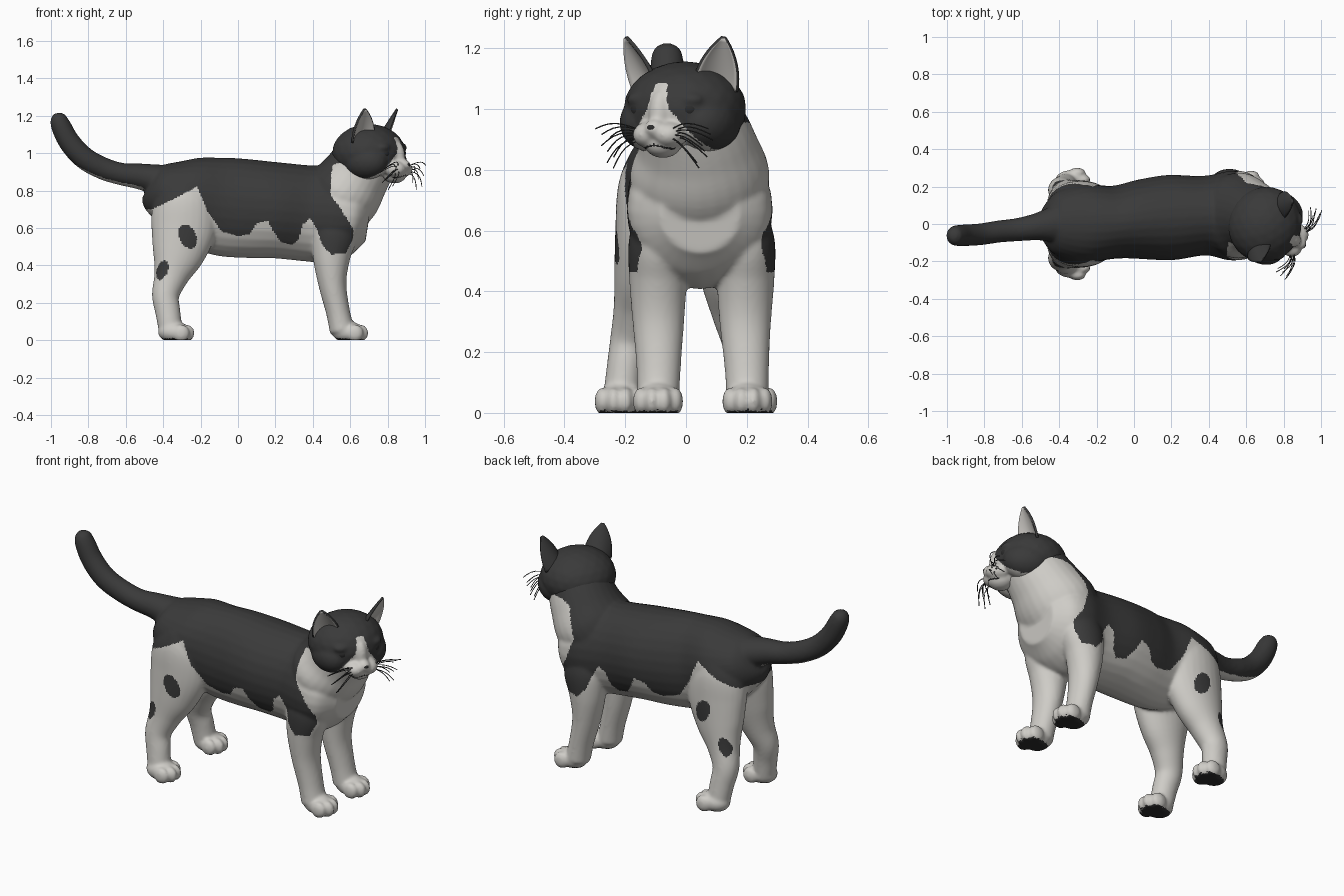
import bpy, bmesh, math
from mathutils import Vector, Matrix

if "Cube" in bpy.data.objects:
    bpy.data.objects.remove(bpy.data.objects["Cube"])

def mat(name, r, g, b):
    m = bpy.data.materials.new(name)
    m.diffuse_color = (r, g, b, 1)
    m.use_nodes = True
    m.node_tree.nodes["Principled BSDF"].inputs["Base Color"].default_value = m.diffuse_color
    return m

DARK = mat("charcoal fur", .042, .042, .042)
PALE = mat("pale fur", .62, .605, .57)
EAR = mat("inner ear", .60, .58, .55)
BLACK = mat("near black", .025, .025, .025)

HEAD = Matrix.Translation((.70, -.003, 1.0)) @ Matrix.Rotation(math.radians(-28), 4, 'Z')

def make(name, bm, mats, matrix=None):
    me = bpy.data.meshes.new(name)
    bm.to_mesh(me)
    bm.free()
    for m in mats:
        me.materials.append(m)
    ob = bpy.data.objects.new(name, me)
    bpy.context.collection.objects.link(ob)
    if matrix:
        ob.matrix_world = matrix
    me.polygons.foreach_set("use_smooth", [True] * len(me.polygons))
    return ob

def ball(bm, c, r):
    bmesh.ops.create_icosphere(bm, subdivisions=3, radius=1,
                               matrix=Matrix.Translation(c) @ Matrix.Diagonal((*r, 1)))

def spline(rows, steps=6):
    # smooth interpolation through rows of any length
    v = [Vector(r) for r in rows]
    out = []
    for i in range(len(v) - 1):
        a, b, c, d = v[max(i - 1, 0)], v[i], v[i + 1], v[min(i + 2, len(v) - 1)]
        for k in range(steps):
            t = k / steps
            out.append(.5 * (2 * b + (c - a) * t + (2 * a - 5 * b + 4 * c - d) * t * t
                             + (3 * b - a - 3 * c + d) * t ** 3))
    return out + [v[-1]]

def loft(bm, rows, grow=0, n=28):
    # rows: x, y, z, half width across, half depth
    pts = spline(rows)
    rings = []
    for i, p in enumerate(pts):
        q = Vector(pts[min(i + 1, len(pts) - 1)][:3]) - Vector(pts[max(i - 1, 0)][:3])
        q.normalize()
        side = Vector((0, 1, 0))
        side = (side - q * side.dot(q)).normalized()
        up = q.cross(side)
        ring = []
        for k in range(n):
            a = 2 * math.pi * k / n
            ring.append(bm.verts.new(Vector(p[:3]) + side * ((max(p[3], .01) + grow) * math.cos(a))
                                     + up * ((max(p[4], .01) + grow) * math.sin(a))))
        rings.append(ring)
    for r, s in zip(rings, rings[1:]):
        for k in range(n):
            bm.faces.new((r[k], r[(k + 1) % n], s[(k + 1) % n], s[k]))
    bm.faces.new(rings[0])
    bm.faces.new(rings[-1])

def fuse(ob, voxel, smooth, rule, floor=False):
    # melt overlapping parts into one skin, then colour its faces by a rule
    m = ob.modifiers.new("skin", 'REMESH')
    m.mode = 'VOXEL'
    m.voxel_size = voxel
    s = ob.modifiers.new("soften", 'SMOOTH')
    s.factor, s.iterations = .5, smooth
    dg = bpy.context.evaluated_depsgraph_get()
    me = bpy.data.meshes.new_from_object(ob.evaluated_get(dg))
    mats = list(ob.data.materials)
    ob.modifiers.clear()
    ob.data = me
    me.materials.clear()
    for mt in mats:
        me.materials.append(mt)
    if floor:
        for v in me.vertices:
            v.co.z = max(v.co.z, 0)
        me.update()
    for p in me.polygons:
        p.use_smooth = True
        p.material_index = rule(p.center, p.normal)

# body, neck and tail
bm = bmesh.new()
loft(bm, [(-.475, 0, .83, .06, .07), (-.455, 0, .82, .12, .12), (-.40, 0, .80, .175, .158),
          (-.27, .003, .757, .21, .227), (-.1, .01, .717, .195, .262), (.05, .025, .704, .215, .264),
          (.2, .035, .695, .228, .257), (.38, .045, .678, .213, .257), (.52, .045, .67, .24, .262),
          (.63, .047, .66, .22, .205), (.70, .047, .65, .13, .125)])
loft(bm, [(.46, .045, .68, .2, .18), (.56, .045, .78, .23, .203), (.63, .035, .88, .197, .183),
          (.69, .01, .98, .168, .168)])
loft(bm, [(-.42, 0, .855, .10, .085), (-.52, -.015, .875, .073, .070), (-.62, -.03, .888, .062, .060),
          (-.72, -.04, .918, .059, .060), (-.82, -.055, .973, .058, .060), (-.90, -.06, 1.058, .058, .058),
          (-.948, -.062, 1.15, .055, .053), (-.960, -.062, 1.195, .044, .04), (-.963, -.062, 1.215, .018, .018)])

# legs and paws
def paw(x, y):
    ball(bm, (x, y, .045), (.085, .07, .058))
    for off, fwd in ((-.056, .04), (-.02, .067), (.02, .067), (.056, .04)):
        ball(bm, (x + fwd, y + off, .038), (.045, .027, .047))

for s in (-1, 1):
    loft(bm, [(.52, .05 + s * .14, .66, .07, .09), (.515, .052 + s * .144, .56, .092, .115),
              (.50, .052 + s * .144, .44, .09, .095), (.505, .052 + s * .143, .3, .08, .07),
              (.535, .055 + s * .145, .15, .068, .059), (.557, .055 + s * .147, .05, .065, .062)], .005)
    paw(.586, .055 + s * .147)
    loft(bm, [(-.28, s * .09, .82, .10, .11), (-.285, s * .11, .73, .112, .165), (-.29, s * .122, .6, .108, .172),
              (-.32, s * .14, .46, .094, .138), (-.358, s * .16, .34, .076, .09),
              (-.387, s * .183, .24, .064, .07), (-.375, s * .20, .15, .058, .064),
              (-.36, s * .212, .05, .058, .06)], .003)
    paw(-.344, s * .218)
bmesh.ops.recalc_face_normals(bm, faces=bm.faces)

# outline of the dark coat, seen from the side (x, z)
COAT = [(-1.2, .70), (-.46, .70), (-.365, .745), (-.22, .82), (-.195, .77), (-.165, .69), (-.085, .58),
        (.01, .555), (.065, .57), (.1, .625), (.16, .64), (.19, .58), (.23, .525), (.29, .51), (.325, .54),
        (.345, .62), (.385, .65), (.42, .60), (.45, .51), (.50, .458), (.575, .465), (.61, .53), (.62, .59),
        (.575, .66), (.545, .71), (.495, .775), (.495, .83), (.505, .935), (.555, .955), (.70, .955),
        (.70, 1.4), (-1.2, 1.4)]

def in_coat(x, z):
    inside = False
    for (x1, z1), (x2, z2) in zip(COAT, COAT[1:] + COAT[:1]):
        if (z1 > z) != (z2 > z) and x < x1 + (z - z1) / (z2 - z1) * (x2 - x1):
            inside = not inside
    return inside

def body_rule(c, n):
    if c.z < .015 and n.z < -.7:
        return 2                                    # soles
    if -.86 < c.x < -.50 and n.z < -.75 and c.z > .76:
        return 1                                    # underside of tail
    if c.z < .55 and abs(c.y - .05) < .12:
        return 1                                    # belly and inner legs
    x = c.x
    if c.y > .05 and x > .4 and c.z > .66:
        x -= .35 * (c.z - .66)                      # far neck patch reaches further forward
    if in_coat(x, c.z):
        return 0
    if n.y * c.y > 0:                               # spots on outer hind legs
        for x, z, rx, rz in ((-.27, .555, .047, .064), (-.405, .375, .03, .052)):
            u = (c.x - x) + .25 * (c.z - z) * (1 if x > -.3 else -1)
            if (u / rx) ** 2 + ((c.z - z) / rz) ** 2 < 1:
                return 0
    return 1

body = make("body", bm, [DARK, PALE, BLACK])
fuse(body, .0085, 8, body_rule, True)

# head, in its own turned frame: x forward, y sideways
bm = bmesh.new()
ball(bm, (0, 0, 0), (.195, .205, .157))
ball(bm, (.16, 0, -.02), (.055, .042, .09))
ball(bm, (.155, 0, -.112), (.066, .062, .05))
ball(bm, (.205, 0, -.065), (.043, .036, .034))
for s in (-1, 1):
    ball(bm, (.035, s * .105, -.045), (.13, .10, .098))
    ball(bm, (.175, s * .038, -.085), (.064, .055, .045))
    ball(bm, (.13, s * .088, .03), (.045, .055, .03))

def head_rule(c, n):
    s = abs(c.y)
    if c.x > .17 and s < .06 and abs(c.z + .118 + .25 * s) < .0035:
        return 2                                    # mouth line
    if c.z < -.125 - .05 * s:
        return 1                                    # throat
    if c.x > .08 and c.z < .085:
        w = .020 + .020 * (.085 - c.z) / .085 if c.z > 0 else .04 - c.z * .8
        if s < w:
            return 1                                # blaze and muzzle
    return 0

head = make("head", bm, [DARK, PALE, BLACK], HEAD)
fuse(head, .0068, 12, head_rule)

# nose
bm = bmesh.new()
ball(bm, (.236, 0, -.062), (.011, .016, .012))
make("nose", bm, [BLACK], HEAD)

for s, side in ((-1, "right"), (1, "left")):
    # eye
    bm = bmesh.new()
    ball(bm, (.138, s * .088, 0), (.034, .038, .032))
    make(side + "_eye", bm, [BLACK], HEAD)

    # ear: a dished rounded shell, pale inside and dark outside
    base, tip = Vector((.03, s * .128, .07)), Vector((.068, s * .180, .236))
    up = (tip - base).normalized()
    front = Vector((math.cos(.5), s * math.sin(.5), 0))
    front = (front - up * front.dot(up)).normalized()
    across = up.cross(front)
    bm = bmesh.new()
    N = 12
    grid = []
    for i in range(N + 1):
        t = i / N
        w = .064 * (1 - t ** 2.2) + .004
        grid.append([bm.verts.new(base.lerp(tip, t) + across * (w * u)
                                  - front * (.045 * (1 - t) * (1 - u * u) - .012))
                     for u in (2 * j / N - 1 for j in range(N + 1))])
    for r, q in zip(grid, grid[1:]):
        for j in range(N):
            bm.faces.new((r[j], r[j + 1], q[j + 1], q[j]))
    ear = make(side + "_ear", bm, [EAR, DARK], HEAD)
    m = ear.modifiers.new("thickness", 'SOLIDIFY')
    m.thickness, m.offset = .012, -1
    m.material_offset = m.material_offset_rim = 1

    # whiskers
    cu = bpy.data.curves.new(side + "_whiskers", 'CURVE')
    cu.dimensions = '3D'
    cu.bevel_depth, cu.bevel_resolution = .0022, 1
    for k in range(8):
        f = k / 7
        a = Vector((.205 - .02 * (k % 2), s * .055, -.07 - .03 * f))
        b = Vector((.232 - .03 * (k % 3), s * (.21 - .05 * f), -.065 - .13 * f))
        sp = cu.splines.new('POLY')
        sp.points.add(6)
        for i, pt in enumerate(sp.points):
            t = i / 6
            p = a.lerp(b, t)
            pt.co = (p.x + .02 * math.sin(math.pi * t), p.y, p.z + .02 * math.sin(math.pi * t), 1)
    cu.materials.append(DARK)
    ob = bpy.data.objects.new(side + "_whiskers", cu)
    bpy.context.collection.objects.link(ob)
    ob.matrix_world = HEAD
